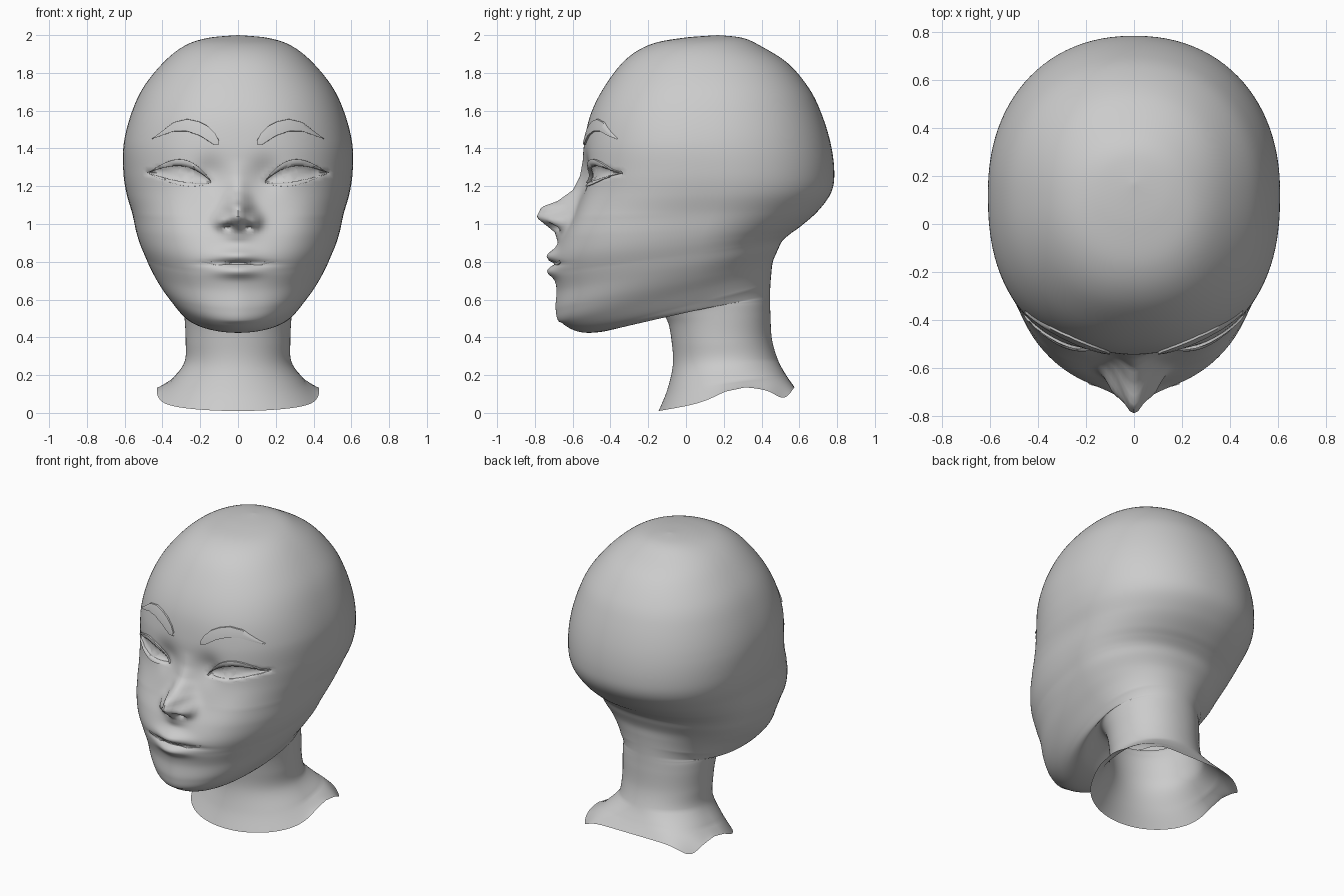
import bpy, bmesh, math
from mathutils import Vector
from mathutils.bvhtree import BVHTree

if "Cube" in bpy.data.objects:
    bpy.data.objects.remove(bpy.data.objects["Cube"])

clay = bpy.data.materials.new("grey clay")
clay.use_nodes = True
clay.diffuse_color = (0.6, 0.6, 0.6, 1)
clay.node_tree.nodes["Principled BSDF"].inputs["Base Color"].default_value = (0.6, 0.6, 0.6, 1)

# Midline profiles (y, z) and half widths, crown to neck rim
FRONT = [(.17, 2), (-.02, 1.985), (-.19, 1.95), (-.32, 1.87), (-.43, 1.73), (-.505, 1.58),
         (-.54, 1.42), (-.55, 1.27), (-.565, 1.15), (-.6, 1.04), (-.655, .93), (-.69, .83),
         (-.69, .74), (-.675, .65), (-.68, .55), (-.655, .475), (-.54, .425), (-.36, .45),
         (-.165, .55), (-.1, .49), (-.075, .37), (-.07, .25), (-.1, .12), (-.145, .01)]
BACK = [(.17, 2), (.3, 1.985), (.4, 1.94), (.54, 1.85), (.65, 1.72), (.715, 1.59),
        (.765, 1.43), (.785, 1.28), (.77, 1.17), (.7, 1.07), (.61, .99), (.555, .95),
        (.51, .91), (.485, .86), (.46, .8), (.452, .74), (.447, .68), (.445, .63),
        (.445, .59), (.447, .52), (.455, .39), (.487, .28), (.53, .2), (.575, .135)]
WIDTH = [0, .16, .28, .39, .5, .565, .605, .607, .59, .56, .54, .52,
         .495, .465, .42, .37, .325, .3, .29, .283, .277, .285, .36, .43]
# Where each section is widest, and how square its front and back are
WIDEST = [(0, .5), (6, .5), (9, .55), (12, .62), (16, .65), (18, .5), (23, .5)]
SQUARE_FRONT = [(0, 2), (6, 2.35), (9, 2.6), (12, 2.25), (16, 2.05), (23, 2)]
SQUARE_BACK = [(0, 2.2), (21, 2.1), (22, 3), (23, 5)]
# Height of the nose above the face, by z
NOSE = [(.9, .01), (.955, .05), (1, .13), (1.035, .19), (1.09, .185), (1.12, .11),
        (1.18, .04), (1.25, .012), (1.34, 0)]


def interp(x, pairs):
    if x <= pairs[0][0]:
        return pairs[0][1]
    for (a, u), (b, v) in zip(pairs, pairs[1:]):
        if x <= b:
            return u + (v - u) * (x - a) / (b - a)
    return pairs[-1][1]


def spline(vals, t):
    i = min(int(t), len(vals) - 2)
    f = t - i
    p = [vals[max(0, min(len(vals) - 1, i + k))] for k in (-1, 0, 1, 2)]
    return p[1] + f / 2 * (p[2] - p[0] + f * (2 * p[0] - 5 * p[1] + 4 * p[2] - p[3]
                                              + f * (3 * (p[1] - p[2]) + p[3] - p[0])))


def bump(x, z, cx, cz, sx, sz):
    return math.exp(-((x - cx) / sx) ** 2 - ((z - cz) / sz) ** 2)


# Eye outline, for x measured on one side
def eye_edge(x, rise):
    s = max(0, min(1, (x - .14) / .34))
    return 1.22 + .05 * s + rise * math.sin(math.pi * s ** .85)


def relief(x, z):
    x = abs(x)
    out = interp(z, NOSE) * math.exp(-(x / interp(z, [(1, .075), (1.25, .045)])) ** 2)
    out += .06 * bump(x, z, .085, 1.015, .04, .04)           # nostril wing
    out -= .06 * bump(x, z, .05, .985, .022, .016)           # nostril
    out -= .035 * bump(x, z, .15, 1.26, .08, .09)            # eye socket
    out += .02 * bump(x, z, .36, 1.03, .14, .14)             # cheek
    out += .038 * bump(x, z, 0, .832, .11, .032)             # upper lip
    out += .035 * bump(x, z, 0, .748, .11, .03)              # lower lip
    out -= .02 * bump(x, z, 0, .79, .17, .012)               # mouth line
    if .14 < x < .48:
        lo, hi = eye_edge(x, -.025), eye_edge(x, .075)
        v = (z - lo) / max(hi - lo, .001)
        if 0 < v < 1:
            out -= .022 * min(1, 6 * v * (1 - v))            # eye opening
    return out


def finish(bm, name):
    bmesh.ops.recalc_face_normals(bm, faces=bm.faces)
    mesh = bpy.data.meshes.new(name)
    bm.to_mesh(mesh)
    mesh.materials.append(clay)
    obj = bpy.data.objects.new(name, mesh)
    bpy.context.collection.objects.link(obj)
    bpy.ops.object.select_all(action="DESELECT")
    obj.select_set(True)
    bpy.context.view_layer.objects.active = obj
    bpy.ops.object.shade_smooth_by_angle(angle=math.radians(50))
    return obj


def skin(bm, rows, closed=False):
    for a, b in zip(rows, rows[1:]):
        n = len(a)
        for j in range(n if closed else n - 1):
            k = (j + 1) % n
            bm.faces.new((a[j], a[k], b[k], b[j]))


# Head and neck: one skin lofted through tilted sections
HALF, STEP = 64, 8
last = len(WIDTH) - 1
angles = [math.pi * (i / HALF) ** 1.35 for i in range(HALF + 1)]
angles += [-a for a in reversed(angles[1:-1])]
bm = bmesh.new()
rows = []
for r in range(1, last * STEP + 1):
    t = r / STEP
    fy, fz = (spline([p[i] for p in FRONT], t) for i in (0, 1))
    by, bz = (spline([p[i] for p in BACK], t) for i in (0, 1))
    w, mid = spline(WIDTH, t), fy + (by - fy) * interp(t, WIDEST)
    row = []
    for a in angles:
        c, s = math.cos(a), math.sin(a)
        n = interp(t, SQUARE_FRONT if c > 0 else SQUARE_BACK)
        x = math.copysign(w * abs(s) ** (2 / n), s)
        reach = abs(c) ** (2 / n)
        y = mid - (mid - fy) * reach if c > 0 else mid + (by - mid) * reach
        z = fz + (bz - fz) * (y - fy) / (by - fy)
        if c > 0 and t < 15:
            y -= relief(x, z)
        # wavy cut along the shoulders
        rim = max(0, t - last + 1)
        z += rim * (.05 * math.exp(-((y - .27) / .14) ** 2)
                    - .055 * bump(abs(x), y, .43, .53, .12, .07))
        row.append(bm.verts.new((x, y, z)))
    rows.append(row)
skin(bm, rows, True)
crown = bm.verts.new((0, FRONT[0][0], 2))
for j in range(len(angles)):
    bm.faces.new((crown, rows[0][j], rows[0][(j + 1) % len(angles)]))
finish(bm, "head_and_neck")
surface = BVHTree.FromBMesh(bm)


def on_face(x, z, lift):
    hit = surface.ray_cast(Vector((x, -2, z)), Vector((0, 1, 0)))[0]
    return Vector((x, (hit.y if hit else -.3) - lift, z))


# Raised strip laid on the face between two edge curves
def strip(name, low, high, x0, x1, lift, sides=(-1, 1)):
    bm = bmesh.new()
    for side in sides:
        grid = []
        for i in range(37):
            x = x0 + (x1 - x0) * i / 36
            lo, hi = low(x), high(x)
            section = ((0, -.01), (.03, lift), (.5, lift * 1.2), (.97, lift), (1, -.01))
            grid.append([bm.verts.new(on_face(side * x, lo + (hi - lo) * v, h))
                         for v, h in section])
        skin(bm, grid)
    finish(bm, name)


# Eyelids
strip("upper_eyelids", lambda x: eye_edge(x, .062), lambda x: eye_edge(x, .1), .14, .48, .012)
strip("lower_eyelids", lambda x: eye_edge(x, -.04), lambda x: eye_edge(x, -.018), .14, .48, .008)

# Eyebrows
brow_low = [(.1, 1.42), (.13, 1.42), (.2, 1.465), (.27, 1.49), (.34, 1.49), (.455, 1.45)]
brow_high = [(.1, 1.44), (.12, 1.48), (.16, 1.52), (.21, 1.545), (.27, 1.557), (.34, 1.54),
             (.455, 1.452)]
strip("eyebrows", lambda x: interp(x, brow_low), lambda x: interp(x, brow_high),
      .1, .455, .01)

# Crisp edge of the upper lip
def lip_line(x):
    return .792 + .008 * math.cos(abs(x) * 30) - .002

strip("lip_edge", lip_line, lambda x: lip_line(x) + .014, -.19, .19, .006, (1,))

# Irises
bm = bmesh.new()
for side in (-1, 1):
    ring = [(math.cos(i * math.pi / 12), math.sin(i * math.pi / 12)) for i in range(24)]
    discs = [[bm.verts.new(on_face(side * (.275 + r * c), 1.267 + r * s, .004))
              for c, s in ring] for r in (.042, .02, .002)]
    skin(bm, discs, True)
    bm.faces.new(discs[-1])
finish(bm, "irises")
